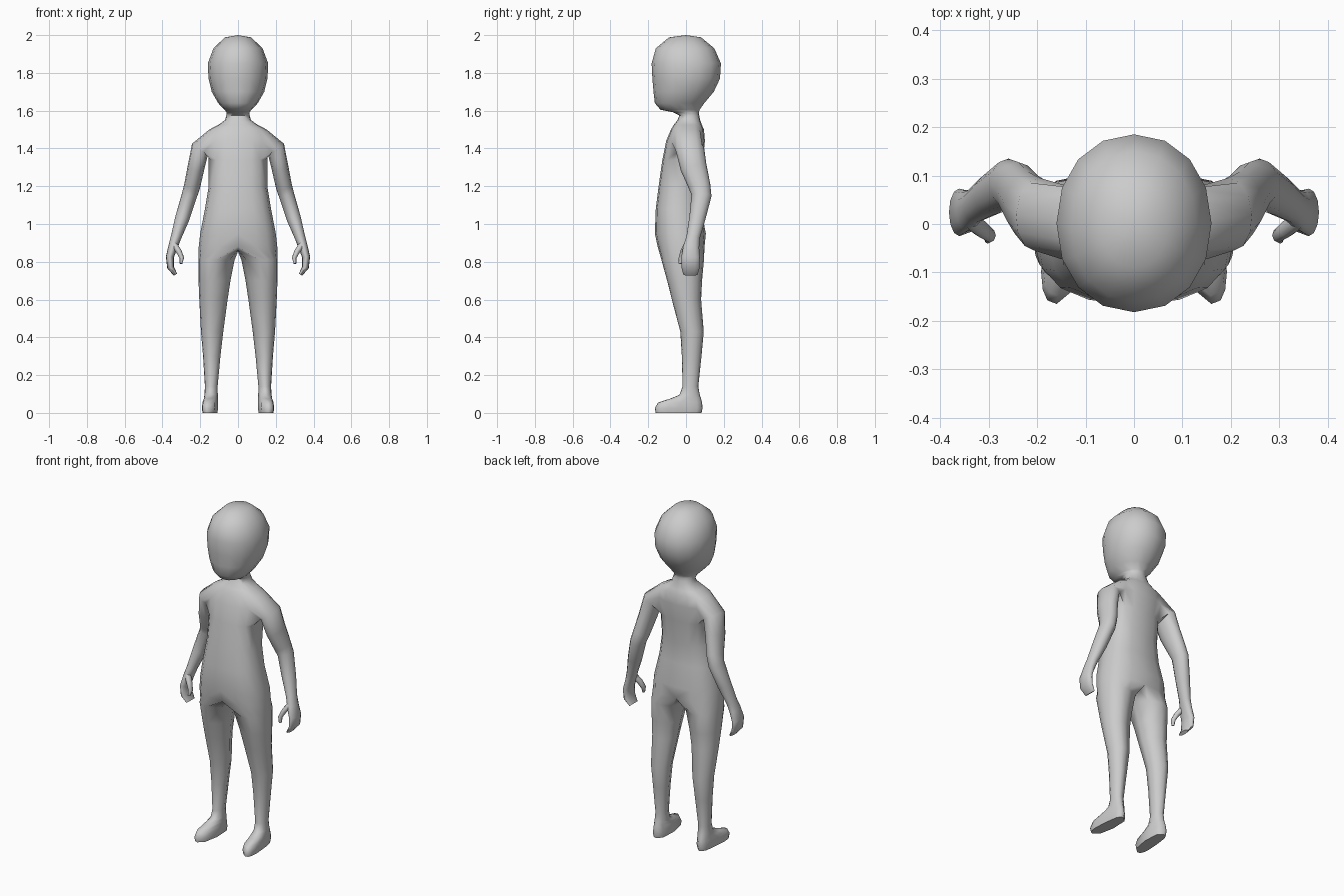
import bpy, bmesh, math
from mathutils import Vector

if "Cube" in bpy.data.objects:
    bpy.data.objects.remove(bpy.data.objects["Cube"])

bm = bmesh.new()


def power(v, e):
    return math.copysign(abs(v) ** e, v)


def ring(z, x0, x1, yf, yb, angles, e, splay=0.0):
    """Level cross-section: x0 is the centre, x1 the outer edge."""
    cy, ry = (yf + yb) / 2, (yb - yf) / 2
    out = []
    for a in angles:
        y = cy + ry * power(math.sin(math.radians(a)), e)
        x = x0 + (x1 - x0) * power(math.cos(math.radians(a)), e)
        out.append(bm.verts.new((x + splay * max(0, -y), y, z)))
    return out


def bridge(a, b, closed=True, skip=()):
    n = len(a)
    for k in range(n if closed else n - 1):
        if k not in skip:
            j = (k + 1) % n
            bm.faces.new((a[k], a[j], b[j], b[k]))


def limb(before, sections, count, start):
    """Rings square to a path; a section is x, y, z, half thickness, half depth."""
    pts = [Vector(before)] + [Vector(s[:3]) for s in sections]
    rings = []
    for i, s in enumerate(sections, 1):
        d = (pts[min(i + 1, len(pts) - 1)] - pts[i - 1]).normalized()
        u = Vector((0, 1, 0))
        u = (u - d * u.dot(d)).normalized()
        v = d.cross(u)
        angs = [math.radians(start + 360 / count * k) for k in range(count)]
        rings.append([bm.verts.new(pts[i] + u * s[4] * math.cos(a) + v * s[3] * math.sin(a))
                      for a in angs])
    for a, b in zip(rings, rings[1:]):
        bridge(a, b)
    bm.faces.new(rings[-1])
    return rings


# One half of the figure is built, then mirrored. Half rings run front to back.
half = [-90 + 22.5 * k for k in range(9)]

# Head and neck: height, half width, front, back
head = [(1.988, .07, -.09, .08), (1.93, .13, -.16, .15), (1.85, .16, -.182, .185),
        (1.77, .156, -.178, .18), (1.70, .139, -.172, .147), (1.64, .105, -.165, .097),
        (1.605, .072, -.135, .072), (1.592, .061, -.07, .068), (1.575, .062, -.035, .07)]
# Torso down to the pelvis
torso = [(1.55, .068, -.045, .075), (1.525, .105, -.065, .084), (1.50, .152, -.08, .095),
         (1.44, .165, -.105, .10), (1.34, .155, -.125, .09), (1.20, .155, -.145, .078),
         (1.08, .175, -.16, .08), (.95, .20, -.165, .105), (.88, .208, -.15, .098)]
column = ([ring(z, 0, w, f, b, half, .95) for z, w, f, b in head]
          + [ring(z, 0, w, f, b, half, .8) for z, w, f, b in torso])
top = len(head) + 2          # ring above the shoulder opening
for i, (a, b) in enumerate(zip(column, column[1:])):
    bridge(a, b, False, range(2, 6) if i in (top, top + 1) else ())
crown = bm.verts.new((0, 0, 2.0))
for k in range(8):
    bm.faces.new((crown, column[0][k + 1], column[0][k]))

# Arm and mitten hand, joined to the shoulder opening
arm = [(.20, .02, 1.40, .050, .076), (.222, .04, 1.30, .045, .070),
       (.243, .072, 1.20, .043, .058), (.258, .082, 1.15, .041, .053),
       (.295, .060, 1.03, .038, .043), (.328, .038, .93, .028, .036),
       (.344, .028, .88, .025, .042), (.361, .024, .825, .021, .049),
       (.357, .024, .77, .018, .048), (.331, .024, .732, .010, .038)]
arm_rings = limb((.13, .02, 1.46), arm, 12, 210)
upper, mid, lower = column[top:top + 3]
opening = lower[2:7] + [mid[6]] + upper[6:1:-1] + [mid[2]]
bridge(opening, arm_rings[0])

# Thumb
thumb = [(.338, .008, .89, .017, .020), (.313, -.012, .855, .015, .018),
         (.297, -.024, .82, .012, .015), (.302, -.032, .79, .007, .009)]
bm.faces.new(limb((.345, .02, .91), thumb, 8, 0)[0])

# Leg and foot: height, inner edge, outer edge, front, back, squareness, outward turn
leg = [(.81, .018, .21, -.13, .095, .9, 0), (.70, .04, .209, -.10, .085, .95, 0),
       (.60, .055, .205, -.075, .08, 1, 0), (.43, .078, .196, -.03, .094, 1, 0),
       (.30, .093, .185, -.022, .082, 1, 0), (.14, .108, .175, -.018, .065, 1, 0),
       (.095, .107, .178, -.035, .073, 1, 0), (.075, .106, .18, -.085, .08, .9, .1),
       (.055, .104, .182, -.148, .085, .8, .1), (.025, .102, .184, -.165, .088, .75, .1),
       (0, .105, .18, -.16, .082, .75, .1)]
crotch = [bm.verts.new(p) for p in ((0, .05, .862), (0, -.02, .855), (0, -.09, .862))]
previous = column[-1] + crotch
for z, xi, xo, f, b, e, splay in leg:
    current = ring(z, (xi + xo) / 2, xo, f, b, half + [135, 180, 225], e, splay)
    bridge(previous, current)
    previous = current
bm.faces.new(previous)

# Remove unused points, mirror and weld along the middle
bmesh.ops.delete(bm, geom=[v for v in bm.verts if not v.link_faces], context='VERTS')
copy = bmesh.ops.duplicate(bm, geom=bm.verts[:] + bm.edges[:] + bm.faces[:])
for g in copy['geom']:
    if isinstance(g, bmesh.types.BMVert):
        g.co.x *= -1
bmesh.ops.remove_doubles(bm, verts=bm.verts[:], dist=1e-4)
bmesh.ops.recalc_face_normals(bm, faces=bm.faces[:])

mesh = bpy.data.meshes.new("body")
bm.to_mesh(mesh)
bm.free()
grey = bpy.data.materials.new("plain_grey")
grey.diffuse_color = (.6, .6, .6, 1)
grey.use_nodes = True
grey.node_tree.nodes["Principled BSDF"].inputs["Base Color"].default_value = grey.diffuse_color
mesh.materials.append(grey)
body = bpy.data.objects.new("body", mesh)
bpy.context.collection.objects.link(body)
bpy.context.view_layer.objects.active = body
body.select_set(True)
bpy.ops.object.shade_smooth_by_angle(angle=math.radians(75))
